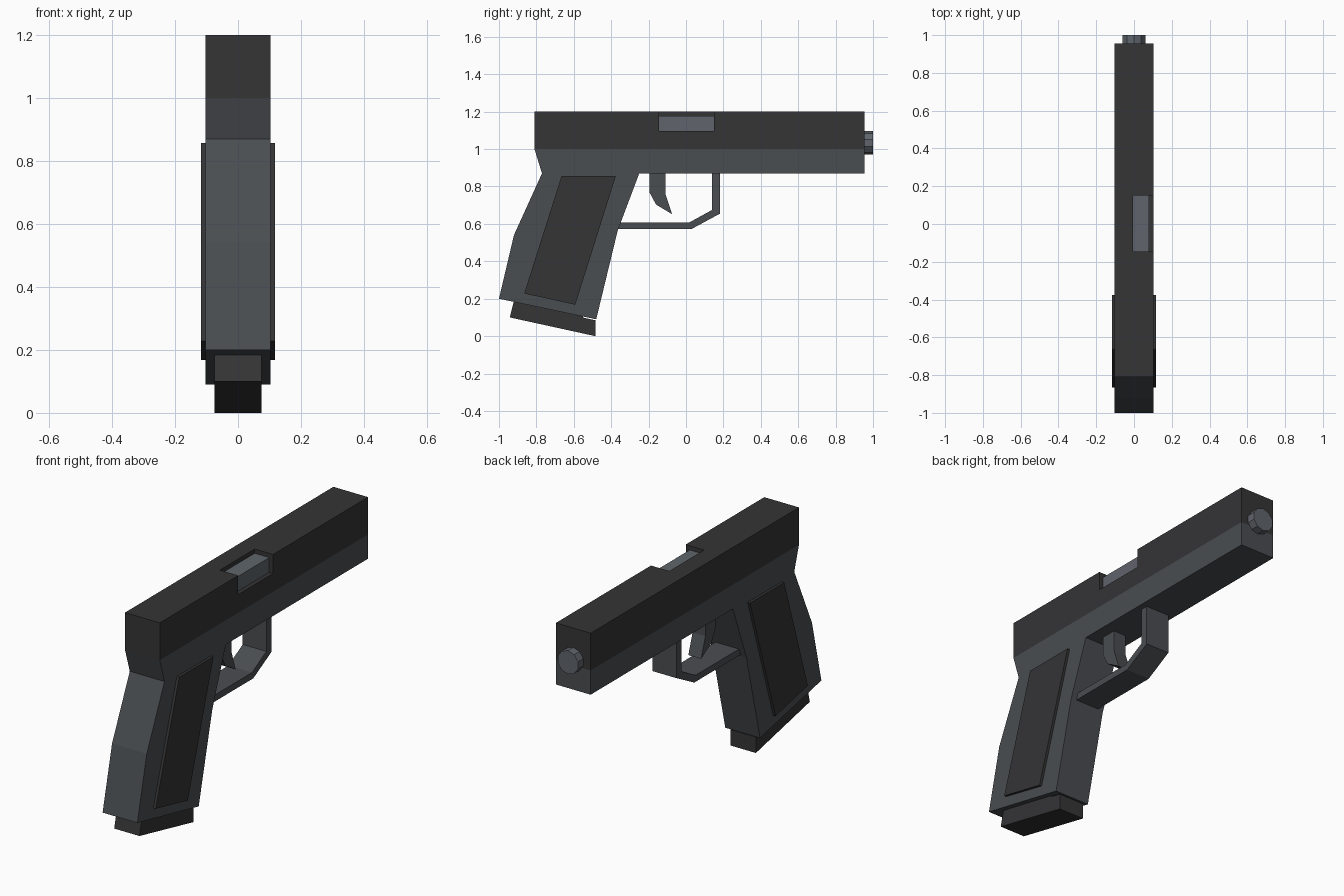
import bpy, bmesh, math
from mathutils import Matrix

if "Cube" in bpy.data.objects:
    bpy.data.objects.remove(bpy.data.objects["Cube"])


def material(name, rgb):
    m = bpy.data.materials.new(name)
    m.diffuse_color = (*rgb, 1)
    m.use_nodes = True
    m.node_tree.nodes["Principled BSDF"].inputs["Base Color"].default_value = m.diffuse_color
    return m


DARK = material("dark_steel", (0.035, 0.035, 0.037))
GREY = material("grey_frame", (0.068, 0.074, 0.081))
METAL = material("bare_metal", (0.115, 0.13, 0.15))


def finish(name, bm, mat):
    bmesh.ops.recalc_face_normals(bm, faces=bm.faces)
    mesh = bpy.data.meshes.new(name)
    bm.to_mesh(mesh)
    bm.free()
    ob = bpy.data.objects.new(name, mesh)
    bpy.context.collection.objects.link(ob)
    if mat:
        mesh.materials.append(mat)
    return ob


def extrude_profile(name, profile, x0, x1, mat):
    """Extrude a (y, z) side profile across x."""
    bm = bmesh.new()
    face = bm.faces.new([bm.verts.new((x0, y, z)) for y, z in profile])
    new = bmesh.ops.extrude_face_region(bm, geom=[face])["geom"]
    bmesh.ops.translate(bm, vec=(x1 - x0, 0, 0),
                        verts=[v for v in new if isinstance(v, bmesh.types.BMVert)])
    return finish(name, bm, mat)


def rect(y0, y1, z0, z1):
    return [(y0, z0), (y1, z0), (y1, z1), (y0, z1)]


W = 0.103  # half width of the body

# Slide with ejection port cut through its top right corner
slide = extrude_profile("slide", rect(-0.81, 0.955, 1.0, 1.2), -W, W, DARK)
cutter = extrude_profile("port_cutter", rect(-0.145, 0.15, 1.098, 1.3), -0.006, 0.2, None)
cutter.hide_render = True
cut = slide.modifiers.new("port", "BOOLEAN")
cut.operation = "DIFFERENCE"
cut.solver = "EXACT"
cut.object = cutter
bpy.context.view_layer.objects.active = slide
bpy.ops.object.modifier_apply(modifier="port")
bpy.data.objects.remove(cutter)

# Chamber block showing in the port
extrude_profile("chamber", rect(-0.145, 0.15, 1.09, 1.177), -0.006, 0.08, METAL)

# Frame and grip in one profile
extrude_profile("frame", [(-0.81, 1.0), (0.955, 1.0), (0.955, 0.87), (-0.25, 0.87),
                          (-0.365, 0.565), (-0.48, 0.09), (-1.0, 0.2),
                          (-0.92, 0.54), (-0.77, 0.87)], -W, W, GREY)

# Raised grip panels on both sides
panel = [(-0.665, 0.857), (-0.375, 0.857), (-0.592, 0.168), (-0.865, 0.228)]
for side, s in (("left", -1), ("right", 1)):
    extrude_profile(f"grip_panel_{side}", panel, s * 0.095, s * 0.117, DARK)

# Magazine base below the grip
extrude_profile("magazine", [(-0.92, 0.19), (-0.55, 0.112), (-0.55, 0.099), (-0.485, 0.085),
                             (-0.485, 0.0), (-0.942, 0.1)], -0.075, 0.075, DARK)

# Trigger guard and trigger
extrude_profile("trigger_guard", [(-0.39, 0.573), (0.03, 0.573), (0.182, 0.655), (0.182, 0.88),
                                  (0.14, 0.88), (0.14, 0.675), (0.018, 0.608), (-0.39, 0.608)],
                -0.07, 0.07, GREY)
extrude_profile("trigger", [(-0.196, 0.88), (-0.11, 0.88), (-0.11, 0.76), (-0.074, 0.652),
                            (-0.16, 0.703), (-0.196, 0.77)], -0.038, 0.038, GREY)

# Barrel muzzle
bm = bmesh.new()
bmesh.ops.create_cone(bm, cap_ends=True, segments=10, radius1=0.063, radius2=0.063, depth=0.1,
                      matrix=Matrix.Translation((0, 0.95, 1.033)) @ Matrix.Rotation(math.pi / 2, 4, "X"))
finish("muzzle", bm, METAL)
